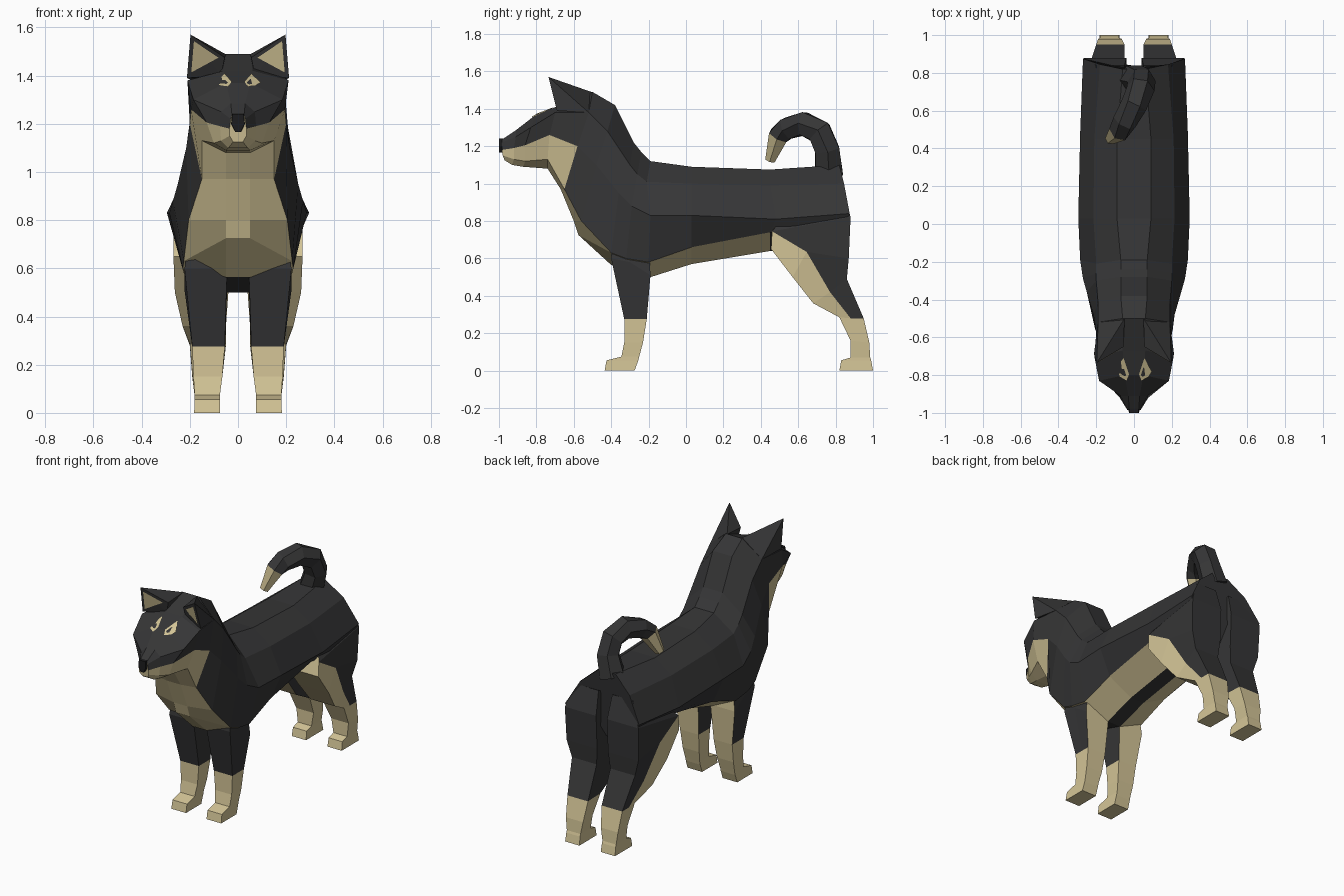
import bpy, bmesh, math
from mathutils import Vector
from mathutils.bvhtree import BVHTree

if "Cube" in bpy.data.objects:
    bpy.data.objects.remove(bpy.data.objects["Cube"])

# Colours
def material(name, rgb):
    m = bpy.data.materials.new(name)
    m.diffuse_color = (*rgb, 1)
    m.use_nodes = True
    m.node_tree.nodes["Principled BSDF"].inputs["Base Color"].default_value = m.diffuse_color
    return m

MATS = [material("charcoal fur", (0.036, 0.036, 0.037)),
        material("cream fur", (0.66, 0.56, 0.31)),
        material("nose black", (0.012, 0.012, 0.013))]
DARK, CREAM, BLACK = 0, 1, 2


def finish(bm, name):
    me = bpy.data.meshes.new(name)
    bm.to_mesh(me)
    bm.free()
    for m in MATS:
        me.materials.append(m)
    ob = bpy.data.objects.new(name, me)
    bpy.context.collection.objects.link(ob)
    return ob


def loft(name, rings, colour, start=None, end=None):
    """Skin closed rings; colour(i, j) picks the material of strip j after ring i."""
    bm = bmesh.new()
    vs = [[bm.verts.new(p) for p in r] for r in rings]
    n = len(rings[0])
    for i in range(len(vs) - 1):
        for j in range(n):
            k = (j + 1) % n
            f = bm.faces.new((vs[i][j], vs[i][k], vs[i + 1][k], vs[i + 1][j]))
            f.material_index = colour(i, j)
    for cap, ring in ((start, vs[0]), (end, vs[-1])):
        if cap is not None:
            bm.faces.new(ring).material_index = cap
    bmesh.ops.recalc_face_normals(bm, faces=bm.faces[:])
    return finish(bm, name)


def full(half):
    return half + [(-x, y, z) for x, y, z in reversed(half)]


def side(j):
    """Strip number counted from the back line: 9 is the top, 4 the underside."""
    return j if j == 9 else min(j, 8 - j)


# Torso: half rings of back line, upper side, side, lower edge, underside
neck = [(.06, -.50, 1.49), (.19, -.52, 1.38), (.20, -.58, 1.20), (.15, -.65, .97), (.05, -.67, .97)]
torso = [neck,
    [(.07, -.38, 1.42), (.19, -.42, 1.28), (.215, -.48, 1.10), (.205, -.56, .80), (.05, -.60, .80)],
    [(.07, -.28, 1.22), (.20, -.30, 1.10), (.25, -.36, .95), (.225, -.40, .63), (.05, -.575, .725)],
    [(.07, -.24, 1.17), (.20, -.26, 1.05), (.27, -.29, .88), (.23, -.32, .60), (.05, -.40, .565)],
    [(.07, -.19, 1.12), (.20, -.21, 1.01), (.285, -.19, .83), (.225, -.20, .58), (.05, -.19, .50)],
    [(.09, .03, 1.09), (.215, .03, 1.0), (.295, .03, .83), (.22, .03, .66), (.05, .03, .57)],
    [(.09, .45, 1.075), (.21, .45, .99), (.285, .48, .81), (.22, .45, .74), (.05, .45, .64)],
    [(.06, .82, 1.10), (.18, .845, 1.0), (.27, .875, .84), (.21, .81, .68), (.03, .76, .64)]]


def torso_colour(i, j):
    s = side(j)
    return CREAM if (s == 3 and i < 6) or (s == 4 and i < 3) else DARK


loft("torso", [full(r) for r in torso], torso_colour, end=DARK)

# Head: same ring layout, neck to nose
head_rings = [neck,
    [(.06, -.67, 1.42), (.21, -.70, 1.38), (.195, -.73, 1.26), (.15, -.74, 1.13), (.05, -.74, 1.08)],
    [(.05, -.80, 1.37), (.185, -.83, 1.30), (.13, -.86, 1.205), (.10, -.86, 1.12), (.05, -.87, 1.09)],
    [(.03, -.91, 1.285), (.07, -.91, 1.25), (.075, -.92, 1.19), (.07, -.92, 1.13), (.04, -.93, 1.10)],
    [(.025, -.985, 1.235), (.03, -.985, 1.22), (.035, -.985, 1.18), (.035, -.98, 1.15), (.02, -.97, 1.125)]]
head = loft("head", [full(r) for r in head_rings],
            lambda i, j: CREAM if side(j) in (2, 3, 4) else DARK, end=CREAM)

# Nose
loft("nose", [[(x * s, y, z) for x, z in ((.026, 1.24), (.03, 1.20), (.012, 1.165),
                                          (-.012, 1.165), (-.03, 1.20), (-.026, 1.24))]
              for s, y in ((1, -.97), (.9, -1.0))], lambda i, j: BLACK, BLACK, BLACK)

# Ears with cream inner plates
for sx, tag in ((1, "right"), (-1, "left")):
    tip, inner, outer = (Vector((x * sx, y, z)) for x, y, z in
                         ((.197, -.735, 1.57), (.055, -.65, 1.475), (.212, -.69, 1.39)))
    bm = bmesh.new()
    for p in (tip, inner, outer, Vector((sx * .05, -.5, 1.488)), Vector((sx * .19, -.52, 1.38)),
              Vector((sx * .07, -.64, 1.40))):
        bm.verts.new(p)
    bmesh.ops.convex_hull(bm, input=bm.verts[:])
    finish(bm, tag + "_ear")
    bm = bmesh.new()
    mid = (tip + inner + outer) / 3
    nrm = (inner - tip).cross(outer - tip).normalized()
    if nrm.y > 0:
        nrm = -nrm
    tri = [bm.verts.new(mid + (p - mid) * .72 + nrm * .006) for p in (tip, inner, outer)]
    f = bm.faces.new(tri)
    f.material_index = CREAM
    f.normal_update()
    if f.normal.y > 0:
        f.normal_flip()
    finish(bm, tag + "_inner_ear")

# Brow spots projected onto the face
tree = BVHTree.FromPolygons([v.co for v in head.data.vertices],
                            [p.vertices[:] for p in head.data.polygons])
for sx, tag in ((1, "right"), (-1, "left")):
    bm = bmesh.new()
    vs = []
    for x, z in ((.095, 1.372), (.055, 1.408), (.026, 1.375), (.04, 1.355), (.075, 1.36)):
        hit = tree.ray_cast(Vector((sx * x, -2, z)), Vector((0, 1, 0)))[0]
        vs.append(bm.verts.new((sx * x, (hit.y if hit else -.8) - .009, z)))
    f = bm.faces.new(vs)
    f.material_index = CREAM
    f.normal_update()
    if f.normal.y > 0:
        f.normal_flip()
    finish(bm, tag + "_eye_spot")

# Legs: rows of inner x, outer x, then (y, z) at front, outer middle and back
front_rows = [
    (.06, .20, (-.38, .74), (-.29, .74), (-.20, .70)),
    (.045, .222, (-.40, .60), (-.30, .58), (-.19, .51)),
    (.055, .19, (-.33, .275), (-.27, .275), (-.21, .275)),
    (.065, .185, (-.33, .15), (-.28, .15), (-.23, .15)),
    (.075, .18, (-.345, .075), (-.30, .075), (-.25, .075)),
    (.075, .18, (-.425, .055), (-.32, .055), (-.255, .055)),
    (.075, .182, (-.435, 0), (-.33, 0), (-.275, 0))]
hind_rows = [
    (.05, .20, (.50, .80), (.55, .85), (.84, .97)),
    (.04, .268, (.455, .65), (.46, .745), (.88, .82)),
    (.04, .262, (.57, .50), (.645, .635), (.87, .60)),
    (.05, .23, (.68, .36), (.77, .42), (.86, .49)),
    (.05, .20, (.82, .285), (.88, .28), (.95, .28)),
    (.065, .19, (.88, .16), (.93, .155), (.98, .15)),
    (.08, .18, (.88, .07), (.93, .07), (.985, .07)),
    (.08, .18, (.83, .055), (.92, .055), (.99, .055)),
    (.078, .182, (.82, 0), (.92, 0), (1.0, 0))]


def leg(name, rows, sock, cream_strips, sx):
    rings = [[(sx * a, *f), (sx * b, *f), (sx * b, *m), (sx * b, *k), (sx * a, *k)]
             for a, b, f, m, k in rows]
    loft(name, rings, lambda i, j: CREAM if i >= sock or j in cream_strips else DARK, DARK, CREAM)


for sx, tag in ((1, "right"), (-1, "left")):
    leg(tag + "_front_leg", front_rows, 2, (3,), sx)
    leg(tag + "_hind_leg", hind_rows, 4, (0, 1), sx)

# Curled tail: path points with radius
path = [((.0, .765, 1.05), .085), ((.04, .755, 1.18), .075), ((.035, .715, 1.275), .075),
        ((.0, .63, 1.32), .07), ((-.05, .54, 1.295), .065), ((-.075, .495, 1.255), .06),
        ((-.125, .45, 1.125), .03)]
pts = [Vector(p) for p, _ in path]
rings = []
for i, (p, r) in enumerate(path):
    t = (pts[min(i + 1, len(pts) - 1)] - pts[max(i - 1, 0)]).normalized()
    u = (Vector((1, 0, 0)) - t * t.x).normalized()
    w = t.cross(u)
    rings.append([pts[i] + r * (u * math.cos(a) + w * math.sin(a))
                  for a in (math.tau * k / 6 for k in range(6))])
loft("tail", rings, lambda i, j: CREAM if i == 5 else DARK, DARK, CREAM)
